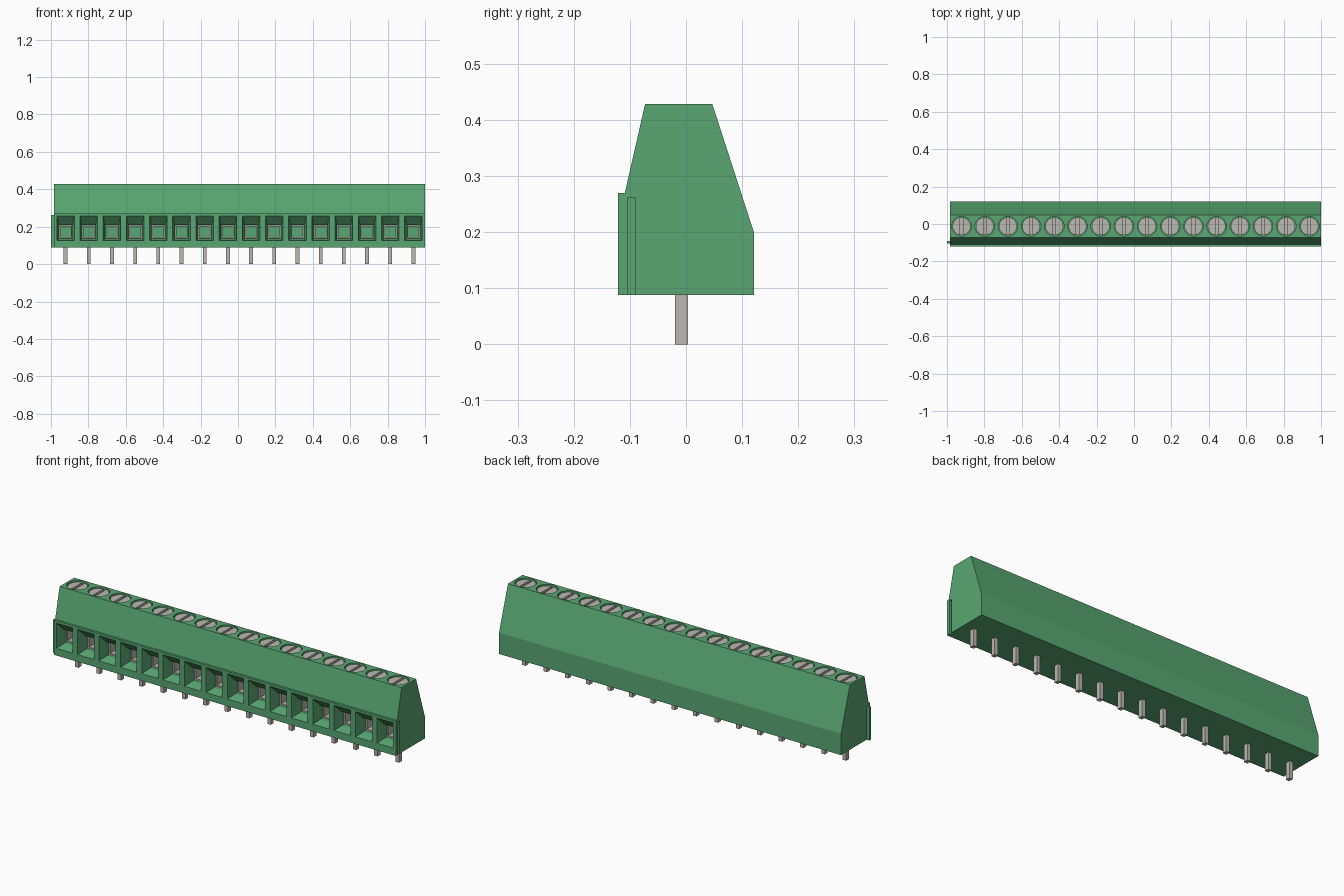
import bpy, bmesh, math

if "Cube" in bpy.data.objects:
    bpy.data.objects.remove(bpy.data.objects["Cube"], do_unlink=True)

N, PITCH = 16, 0.124
X_LEFT, X_RIGHT = -0.984, 1.0
XS = [X_LEFT + PITCH * (i + 0.5) for i in range(N)]
SCREW_Y = -0.012


def material(name, rgb, rough):
    m = bpy.data.materials.new(name)
    m.use_nodes = True
    m.diffuse_color = (*rgb, 1)
    bsdf = m.node_tree.nodes["Principled BSDF"]
    bsdf.inputs["Base Color"].default_value = (*rgb, 1)
    bsdf.inputs["Roughness"].default_value = rough
    return m


GREEN = material("green plastic", (0.10, 0.39, 0.17), 0.6)
METAL = material("grey metal", (0.49, 0.48, 0.44), 0.5)


def finish(name, bm, mat):
    bmesh.ops.recalc_face_normals(bm, faces=bm.faces)
    mesh = bpy.data.meshes.new(name)
    bm.to_mesh(mesh)
    bm.free()
    mesh.materials.append(mat)
    ob = bpy.data.objects.new(name, mesh)
    bpy.context.collection.objects.link(ob)
    return ob


def loft(bm, rings):
    """Skin a closed solid through rings of matching points."""
    vs = [[bm.verts.new(p) for p in r] for r in rings]
    n = len(vs[0])
    for a, b in zip(vs, vs[1:]):
        for i in range(n):
            j = (i + 1) % n
            bm.faces.new((a[i], a[j], b[j], b[i]))
    bm.faces.new(vs[0])
    bm.faces.new(vs[-1])


def box(bm, x0, x1, y0, y1, z0, z1):
    loft(bm, [[(x0, y0, z), (x1, y0, z), (x1, y1, z), (x0, y1, z)] for z in (z0, z1)])


def rect_y(cx, half, y, z0, z1):
    return [(cx - half, y, z0), (cx + half, y, z0), (cx + half, y, z1), (cx - half, y, z1)]


def circle(cx, r, z, n=32):
    return [(cx + r * math.cos(2 * math.pi * k / n),
             SCREW_Y + r * math.sin(2 * math.pi * k / n), z) for k in range(n)]


# Housing: side profile extruded along x
profile = [(-0.121, 0.088), (0.121, 0.088), (0.121, 0.2), (0.047, 0.428),
           (-0.073, 0.428), (-0.109, 0.27), (-0.121, 0.27)]
bm = bmesh.new()
loft(bm, [[(x, y, z) for y, z in profile] for x in (X_LEFT, X_RIGHT)])
housing = finish("housing", bm, GREEN)

# Cutter: wire funnels, screw wells and the end groove
bm = bmesh.new()
for x in XS:
    loft(bm, [rect_y(x, 0.0485, -0.127, 0.124, 0.264),
              rect_y(x, 0.036, -0.075, 0.137, 0.21),
              rect_y(x, 0.036, 0.03, 0.137, 0.21)])
    loft(bm, [circle(x, 0.052, z) for z in (0.385, 0.45)])
box(bm, 0.9875, 1.02, -0.104, -0.090, 0.07, 0.262)
cutter = finish("housing_cutter", bm, GREEN)
cutter.hide_render = True
mod = housing.modifiers.new("openings", "BOOLEAN")
mod.operation = "DIFFERENCE"
mod.solver = "EXACT"
mod.object = cutter
bpy.context.view_layer.objects.active = housing
bpy.ops.object.modifier_apply(modifier=mod.name)
bpy.data.objects.remove(cutter, do_unlink=True)

# Interlocking rib on the end opposite the groove
bm = bmesh.new()
box(bm, -1.0, X_LEFT + 0.002, -0.103, -0.091, 0.088, 0.262)
finish("end_rib", bm, GREEN)

# Slotted screws: a base disc with two half-round heads
screw_r, slot = 0.048, 0.007
a0 = math.acos(slot / screw_r)
bm = bmesh.new()
for x in XS:
    loft(bm, [circle(x, screw_r, z) for z in (0.38, 0.405)])
    for side in (-1, 1):
        arc = [-a0 + 2 * a0 * k / 14 for k in range(15)]
        loft(bm, [[(x + side * screw_r * math.cos(a), SCREW_Y + screw_r * math.sin(a), z)
                   for a in arc] for z in (0.405, 0.422)])
finish("screws", bm, METAL)

# Clamp cages lining each wire opening
bm = bmesh.new()
for x in XS:
    for side in (-1, 1):
        xa, xb = sorted((x + side * 0.0355, x + side * 0.028))
        box(bm, xa, xb, -0.055, 0.029, 0.138, 0.209)
    for z in (0.138, 0.2):
        box(bm, x - 0.028, x + 0.028, -0.055, 0.029, z, z + 0.008)
finish("clamp_cages", bm, METAL)

# Solder pins
bm = bmesh.new()
for x in XS:
    box(bm, x - 0.010, x + 0.010, -0.020, 0.004, 0.0, 0.1)
finish("pins", bm, METAL)
